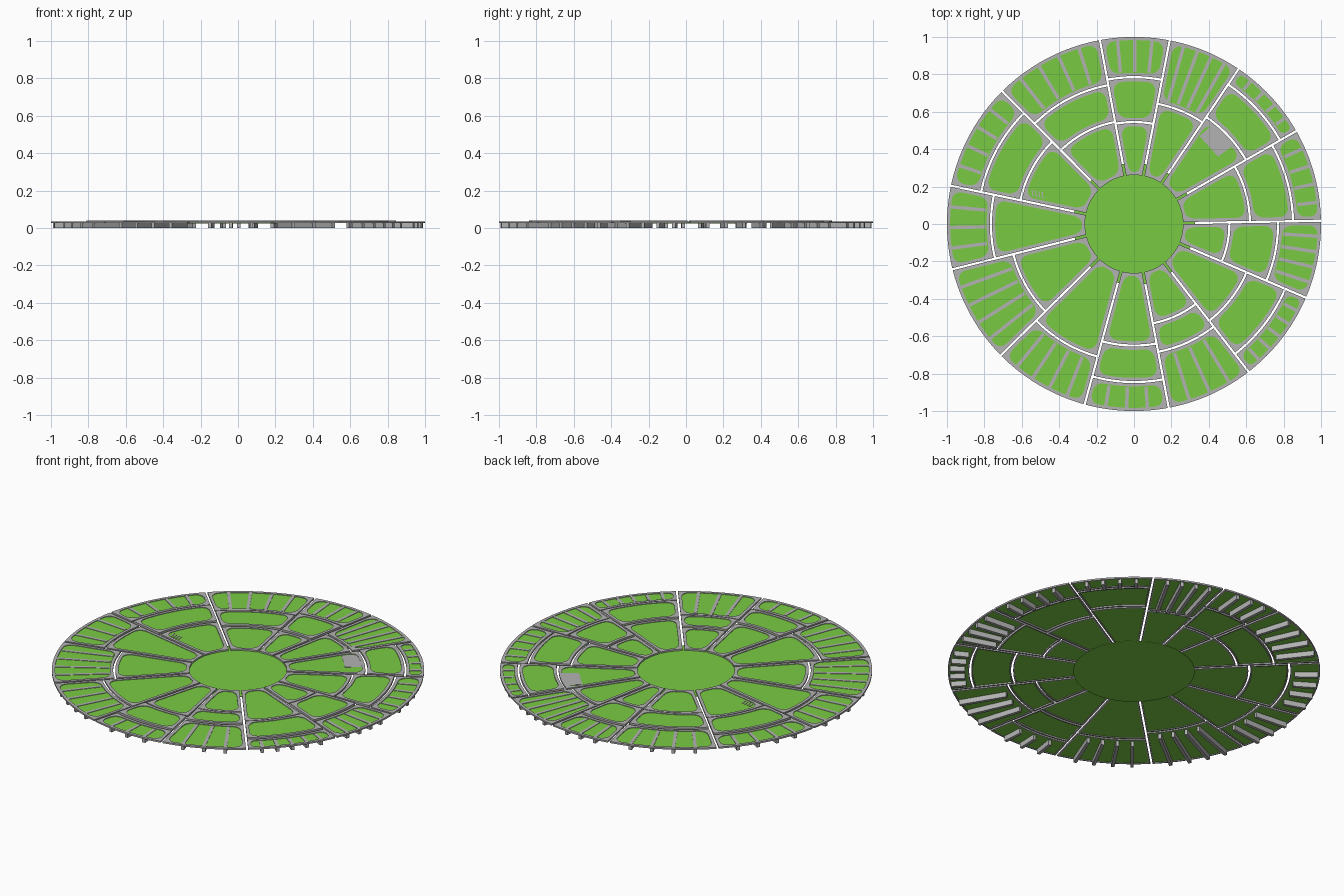
import bpy, bmesh
from math import cos, sin, radians, pi

if "Cube" in bpy.data.objects:
    bpy.data.objects.remove(bpy.data.objects["Cube"])

def material(name, col):
    m = bpy.data.materials.new(name)
    m.diffuse_color = col
    m.use_nodes = True
    m.node_tree.nodes["Principled BSDF"].inputs["Base Color"].default_value = m.diffuse_color
    return m

GREEN = material("grass_green", (0.19, 0.6, 0.055, 1))
GREY = material("paving_grey", (0.45, 0.45, 0.45, 1))

def finish(bm, name, mat):
    bmesh.ops.remove_doubles(bm, verts=bm.verts, dist=0.00005)
    bmesh.ops.recalc_face_normals(bm, faces=bm.faces)
    me = bpy.data.meshes.new(name)
    bm.to_mesh(me)
    bm.free()
    ob = bpy.data.objects.new(name, me)
    bpy.context.collection.objects.link(ob)
    me.materials.append(mat)

def prism(bm, pts, z0, z1):
    lo = [bm.verts.new((x, y, z0)) for x, y in pts]
    hi = [bm.verts.new((x, y, z1)) for x, y in pts]
    bm.faces.new(lo[::-1])
    bm.faces.new(hi)
    for i in range(len(pts)):
        j = (i + 1) % len(pts)
        bm.faces.new((lo[i], lo[j], hi[j], hi[i]))

class Cell:
    """Ring segment with constant-width gaps to its neighbours."""
    def __init__(self, a0, a1, r0, r1, gap=0.006):
        self.a0, self.a1, self.gap = radians(a0), radians(a1), gap
        self.r0 = r0 + (gap if r0 > 0.3 else 0)
        self.r1 = r1 - (gap if r1 < 0.99 else 0)

    def point(self, r, t, inset):
        d = (self.gap + inset) / r
        a = self.a0 + d + (self.a1 - self.a0 - 2 * d) * t
        return r * cos(a), r * sin(a)

    def loops(self, w, c, n=12, k=5):
        """Outer outline and matching inset outline with rounded corners."""
        out, inn = [], []
        ri, ro = self.r0 + w, self.r1 - w
        c = min(c, (ro - ri) * 0.4)
        corners = [(ri, 0, 1, 1), (ri, 1, 1, -1), (ro, 1, -1, -1), (ro, 0, -1, 1)]
        for q, (r, t, sr, st) in enumerate(corners):
            span = r * (self.a1 - self.a0) - 2 * w
            ct = min(c / span, 0.35)
            steps = range(k + 1) if q % 2 == 0 else range(k, -1, -1)
            for s in steps:
                f = s / k * pi / 2
                out.append(self.point(self.r0 if sr > 0 else self.r1, t, 0))
                inn.append(self.point(r + sr * c * (1 - sin(f)), t + st * ct * (1 - cos(f)), w))
            if q % 2 == 0:
                for i in range(1, n):
                    u = i / n if q == 0 else 1 - i / n
                    out.append(self.point(self.r0 if q == 0 else self.r1, u, 0))
                    inn.append(self.point(r, ct + u * (1 - 2 * ct), w))
        return out, inn

    def frame(self, bm, w, c, z0, z1):
        out, inn = self.loops(w, c)
        rings = [[bm.verts.new((x, y, z)) for x, y in p]
                 for p, z in ((out, z0), (out, z1), (inn, z1), (inn, z0))]
        m = len(out)
        for i in range(m):
            j = (i + 1) % m
            for a in range(4):
                b = (a + 1) % 4
                bm.faces.new((rings[a][i], rings[a][j], rings[b][j], rings[b][i]))

    def lawn(self, bm, z0, z1, n=12):
        low = [self.point(self.r0, i / n, 0.002) for i in range(n + 1)]
        high = [self.point(self.r1 - 0.001, i / n, 0.002) for i in range(n + 1)]
        prism(bm, low + high[::-1], z0, z1)

# sectors: start angle, ring road radii, number of outer dividers
SECTORS = [
    (1, (0.62, 0.85), 4), (29.8, (0.69, 0.9), 4), (56, (0.655,), 4),
    (79, (0.545, 0.785), 3), (100.5, (0.555, 0.755), 4), (134.8, (0.62, 0.835), 4),
    (168.2, (0.765,), 3), (194, (0.665,), 4), (224.6, (0.735,), 4),
    (254.7, (0.65, 0.845), 3), (280.7, (0.54, 0.695), 3),
    (307.8, (0.655, 0.88), 5), (336.8, (0.51, 0.77), 4)]

lawns, frames, fins = bmesh.new(), bmesh.new(), bmesh.new()
for i, (a0, roads, nf) in enumerate(SECTORS):
    a1 = SECTORS[(i + 1) % len(SECTORS)][0]
    a1 += 360 if a1 < a0 else 0
    radii = (0.262,) + roads + (1.0,)
    for b in range(len(radii) - 1):
        cell = Cell(a0, a1, radii[b], radii[b + 1])
        # middle plots sit slightly higher
        dz = 0.004 if len(radii) == 4 and b == 1 else 0
        cell.lawn(lawns, 0.030 + dz, 0.032 + dz)
        cell.frame(frames, 0.017, 0.05, 0.032 + dz, 0.0355 + dz)   # paved border
        cell.frame(frames, 0.008, 0.001, 0.026, 0.032 + dz)        # edge wall
    # outer divider walls
    for f in range(nf):
        a = radians(a0 + (a1 - a0) * (f + 1) / (nf + 1))
        ra, rb, h = radii[-2] + 0.028, 0.99, 0.009
        prism(fins, [(r * cos(a) - s * sin(a), r * sin(a) + s * cos(a))
                     for r, s in ((ra, -h), (rb, -h), (rb, h), (ra, h))], 0, 0.0345)
finish(lawns, "plot_lawns", GREEN)
finish(frames, "plot_borders", GREY)
finish(fins, "outer_dividers", GREY)

# central lawn, running under the inner plots
bm = bmesh.new()
prism(bm, [(0.326 * cos(2 * pi * i / 64), 0.326 * sin(2 * pi * i / 64)) for i in range(64)], 0.0245, 0.0265)
finish(bm, "central_lawn", GREEN)

# paved court
bm = bmesh.new()
prism(bm, [(0.35, 0.47), (0.45, 0.36), (0.53, 0.42), (0.42, 0.53)], 0.031, 0.0335)
finish(bm, "paved_court", GREY)

# small benches on the west plot
bm = bmesh.new()
for i in range(4):
    x, y = -0.54 + i * 0.018, 0.165 - i * 0.004
    prism(bm, [(x - 0.003, y - 0.018), (x + 0.003, y - 0.018), (x - 0.002, y + 0.018), (x - 0.008, y + 0.018)], 0.031, 0.0345)
finish(bm, "benches", GREY)
